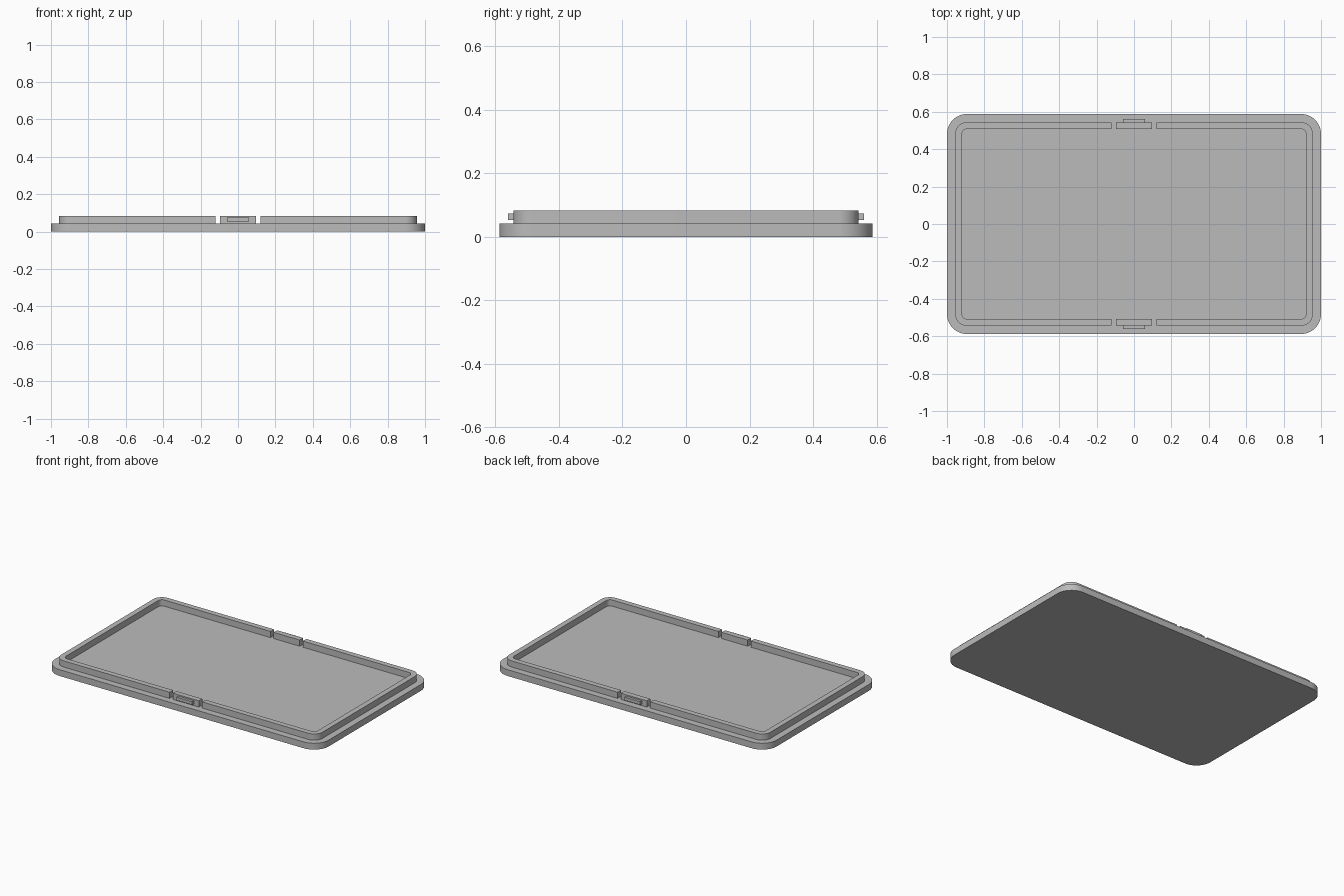
import bpy
import bmesh
from math import cos, sin, pi

if "Cube" in bpy.data.objects:
    bpy.data.objects.remove(bpy.data.objects["Cube"], do_unlink=True)

# One plain grey plastic
GREY = (0.5, 0.5, 0.5, 1)
plastic = bpy.data.materials.new("grey plastic")
plastic.use_nodes = True
plastic.diffuse_color = GREY
plastic.node_tree.nodes["Principled BSDF"].inputs["Base Color"].default_value = GREY

# Corner arcs of the plate and the rim share these centres
CX, CY = 0.893, 0.481
BASE_R, RIM_R, INNER_R = 0.107, 0.063, 0.027
BASE_TOP, RIM_TOP = 0.042, 0.083
GAP, CLIP, TAB = 0.119, 0.095, 0.058
STEPS = 12


def arc(cx, cy, radius, start):
    """Quarter circle, counter-clockwise from the start angle."""
    angles = [start + pi / 2 * i / STEPS for i in range(STEPS + 1)]
    return [(cx + radius * cos(a), cy + radius * sin(a)) for a in angles]


def right_end(radius):
    """Both rounded corners on the +x side, front to back."""
    return arc(CX, -CY, radius, -pi / 2) + arc(CX, CY, radius, 0)


def prism(name, outline, bottom, top):
    """Solid with the given plan outline between two heights."""
    bm = bmesh.new()
    base = bm.faces.new([bm.verts.new((x, y, bottom)) for x, y in outline])
    side = bmesh.ops.extrude_face_region(bm, geom=[base], use_keep_orig=True)
    moved = [v for v in side["geom"] if isinstance(v, bmesh.types.BMVert)]
    bmesh.ops.translate(bm, verts=moved, vec=(0, 0, top - bottom))
    bmesh.ops.recalc_face_normals(bm, faces=bm.faces)
    mesh = bpy.data.meshes.new(name)
    bm.to_mesh(mesh)
    bm.free()
    mesh.materials.append(plastic)
    obj = bpy.data.objects.new(name, mesh)
    bpy.context.collection.objects.link(obj)
    bpy.ops.object.select_all(action="DESELECT")
    obj.select_set(True)
    bpy.context.view_layer.objects.active = obj
    bpy.ops.object.shade_smooth_by_angle(angle=pi / 6)
    return obj


def block(name, half_x, y0, y1, z0, z1):
    """Box centred on x."""
    return prism(name, [(-half_x, y0), (half_x, y0), (half_x, y1), (-half_x, y1)], z0, z1)


# Flat base plate with rounded corners
end = right_end(BASE_R)
prism("base_plate", end + [(-x, -y) for x, y in end], 0, BASE_TOP)

# Raised rim: two C-shaped halves leaving a gap at the front and back
outer = [(GAP, -CY - RIM_R)] + right_end(RIM_R) + [(GAP, CY + RIM_R)]
inner = [(GAP, -CY - INNER_R)] + right_end(INNER_R) + [(GAP, CY + INNER_R)]
for name, side in (("left_rim", 1), ("right_rim", -1)):
    prism(name, [(side * x, y) for x, y in outer + inner[::-1]], BASE_TOP, RIM_TOP)

# Snap clips standing in the gaps, each with a small catch on the outside
for name, side in (("front", -1), ("back", 1)):
    block(name + "_clip", CLIP, side * (CY + INNER_R), side * (CY + RIM_R), BASE_TOP, RIM_TOP)
    block(name + "_catch", TAB, side * (CY + RIM_R), side * 0.561, 0.053, 0.074)
